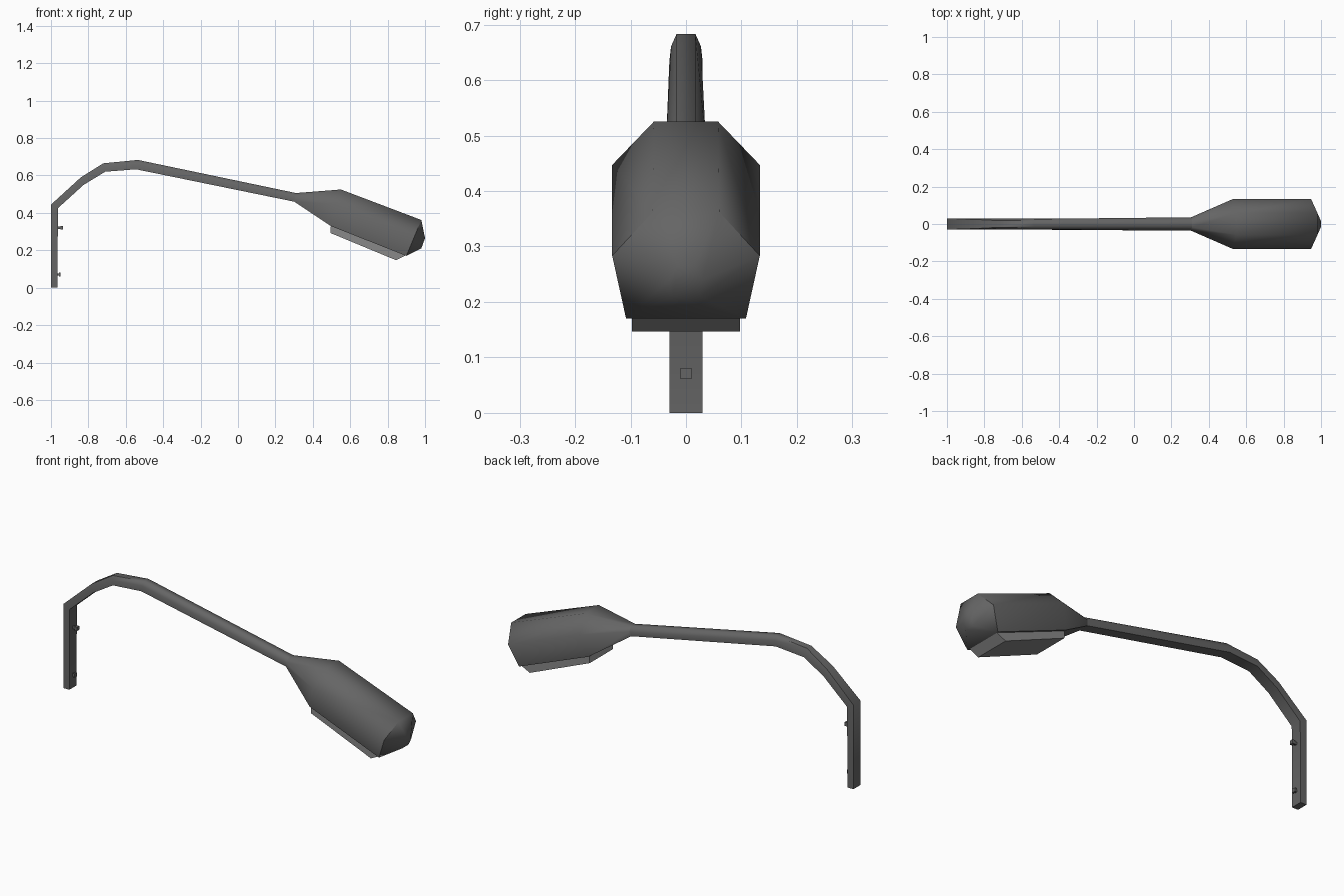
import bpy, bmesh, math

if "Cube" in bpy.data.objects:
    bpy.data.objects.remove(bpy.data.objects["Cube"])


def material(name, v):
    m = bpy.data.materials.new(name)
    m.diffuse_color = (v, v, v, 1)
    m.use_nodes = True
    m.node_tree.nodes["Principled BSDF"].inputs["Base Color"].default_value = m.diffuse_color
    return m


DARK = material("dark grey metal", 0.13)
LENS = material("light grey lens", 0.25)


def finish(name, bm, mat, angle=None):
    bmesh.ops.recalc_face_normals(bm, faces=bm.faces)
    me = bpy.data.meshes.new(name)
    bm.to_mesh(me)
    bm.free()
    me.materials.append(mat)
    ob = bpy.data.objects.new(name, me)
    bpy.context.collection.objects.link(ob)
    if angle:
        bpy.context.view_layer.objects.active = ob
        ob.select_set(True)
        bpy.ops.object.shade_smooth_by_angle(angle=math.radians(angle))
        ob.select_set(False)
    return ob


def loft(name, rings, mat, angle=None):
    """Skin mirrored rings; each ring is a list of (x, half width, z), top to bottom."""
    bm = bmesh.new()
    loops = []
    for ring in rings:
        pts = [(x, y, z) for x, y, z in ring] + [(x, -y, z) for x, y, z in reversed(ring)]
        loops.append([bm.verts.new(p) for p in pts])
    for a, b in zip(loops, loops[1:]):
        for i in range(len(a)):
            j = (i + 1) % len(a)
            bm.faces.new((a[i], a[j], b[j], b[i]))
    bm.faces.new(loops[0])
    bm.faces.new(loops[-1])
    return finish(name, bm, mat, angle)


def section(top, bottom, wt, wm, wb, f=0.45):
    """Six-sided section from a top and a bottom profile point."""
    mid = [t + (b - t) * f for t, b in zip(top, bottom)]
    return [(top[0], wt, top[1]), (mid[0], wm, mid[1]), (bottom[0], wb, bottom[1])]


# Arm: flat post, bend and long boom
neck = section((0.31, 0.506), (0.30, 0.46), 0.017, 0.036, 0.028)
loft("arm", [
    section((-1.0, 0), (-0.965, 0), 0.03, 0.03, 0.03),
    section((-1.0, 0.444), (-0.963, 0.425), 0.03, 0.03, 0.03),
    section((-0.84, 0.59), (-0.825, 0.55), 0.024, 0.029, 0.03),
    section((-0.72, 0.665), (-0.71, 0.62), 0.018, 0.027, 0.03),
    section((-0.535, 0.683), (-0.545, 0.633), 0.017, 0.027, 0.03),
    neck], DARK, 58)

# Lamp head: flare, body and blunt domed end
loft("lamp_head", [
    neck,
    section((0.55, 0.525), (0.495, 0.33), 0.058, 0.133, 0.108, 0.4),
    section((0.98, 0.362), (0.90, 0.17), 0.06, 0.133, 0.108, 0.41),
    section((1.0, 0.265), (0.98, 0.21), 0.015, 0.03, 0.025)], DARK, 58)

# Lens tray under the head
loft("lens", [
    [(0.51, 0.097, 0.345), (0.495, 0.097, 0.325), (0.495, 0.097, 0.292)],
    [(0.905, 0.097, 0.195), (0.898, 0.097, 0.173), (0.845, 0.097, 0.147)]], LENS)


# Bolts on the inner face of the post
def bolt(name, z, length):
    x0, x1, xe = -0.97, -0.965 + length * 0.5, -0.965 + length

    def square(x, s):
        return [(x, s, z + s), (x, s, z - s)]
    loft(name, [square(x0, 0.006), square(x1, 0.006), square(x1, 0.010), square(xe, 0.010)], DARK)


bolt("upper_bolt", 0.32, 0.03)
bolt("lower_bolt", 0.071, 0.017)
